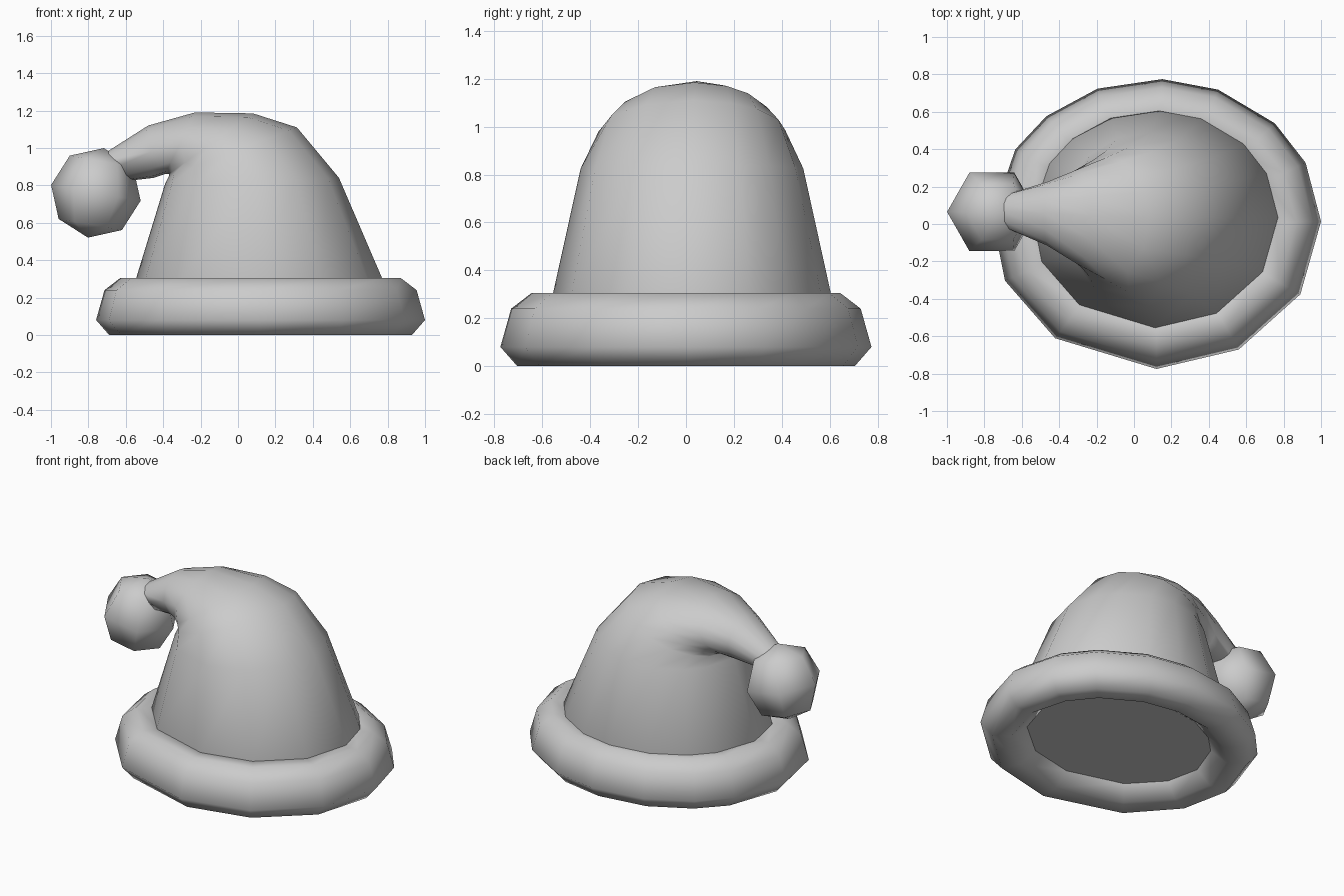
import bpy
import bmesh
from math import sin, cos, pi, radians
from mathutils import Vector

cube = bpy.data.objects.get("Cube")
if cube:
    bpy.data.objects.remove(cube, do_unlink=True)

grey = bpy.data.materials.new("soft grey")
grey.use_nodes = True
colour = (0.6, 0.6, 0.6, 1)
grey.diffuse_color = colour
grey.node_tree.nodes["Principled BSDF"].inputs["Base Color"].default_value = colour

# Uneven hand-cut facets shared by the brim and the crown
FACETS = [radians(a) for a in (1, 25, 44, 68, 88, 111, 132, 149, 177, 203, 232, 270, 300, 331)]


def ellipse(centre, across, depth, angles):
    """Ring of points spanned by a half-axis vector and a half-depth along y."""
    return [Vector(centre) + Vector(across) * cos(a) + Vector((0, depth * sin(a), 0))
            for a in angles]


def loft(name, rings, closed=False, caps=True):
    """Skin a list of point rings, smooth shaded with sharp cap edges."""
    bm = bmesh.new()
    loops = [[bm.verts.new(p) for p in ring] for ring in rings]
    pairs = list(zip(loops, loops[1:]))
    if closed:
        pairs.append((loops[-1], loops[0]))
    for low, high in pairs:
        n = len(low)
        for i in range(n):
            j = (i + 1) % n
            bm.faces.new((low[i], low[j], high[j], high[i]))
    if caps and not closed:
        bm.faces.new(loops[0][::-1])
        bm.faces.new(loops[-1])
    bmesh.ops.remove_doubles(bm, verts=bm.verts, dist=0.0005)
    bmesh.ops.recalc_face_normals(bm, faces=bm.faces)
    for face in bm.faces:
        face.smooth = True
    mesh = bpy.data.meshes.new(name)
    bm.to_mesh(mesh)
    bm.free()
    mesh.set_sharp_from_angle(angle=radians(65))
    mesh.materials.append(grey)
    obj = bpy.data.objects.new(name, mesh)
    bpy.context.collection.objects.link(obj)
    return obj


# Rolled brim: (inset from the outer edge, height) around the tube
tube = [(0.07, 0), (0, 0.08), (0.045, 0.24), (0.13, 0.305),
        (0.24, 0.30), (0.30, 0.22), (0.285, 0.08), (0.19, 0.005)]
loft("brim", [ellipse((0.12, 0, z), (0.88 - d, 0, 0), 0.775 - d, FACETS)
              for d, z in tube], closed=True)

# Crown folding over into the tail: inner point, outer point, half depth, y centre
sections = [((-0.49, 0.08), (0.72, 0.08), 0.53, 0.02),
            ((-0.545, 0.305), (0.77, 0.305), 0.58, 0.025),
            ((-0.39, 0.81), (0.54, 0.84), 0.465, 0.025),
            ((-0.37, 0.85), (0.315, 1.11), 0.39, 0.025),
            ((-0.37, 0.86), (0.08, 1.185), 0.33, 0.03),
            ((-0.39, 0.86), (-0.23, 1.19), 0.25, 0.04),
            ((-0.45, 0.84), (-0.48, 1.12), 0.17, 0.055),
            ((-0.58, 0.825), (-0.70, 0.98), 0.105, 0.065)]
rings = []
for inner, outer, depth, y in sections:
    a, b = Vector((inner[0], y, inner[1])), Vector((outer[0], y, outer[1]))
    rings.append(ellipse((a + b) / 2, (b - a) / 2, depth, FACETS))
loft("crown", rings)

# Faceted pompom on the tail tip
radius = 0.243
hexagon = [i * pi / 3 for i in range(6)]
ball = [ellipse((0, 0, -radius * cos(t)), (radius * sin(t), 0, 0), radius * sin(t), hexagon)
        for t in (i * pi / 4 for i in range(5))]
pompom = loft("pompom", ball, caps=False)
pompom.location = (-0.76, 0.065, 0.76)
pompom.rotation_euler.y = radians(10)
